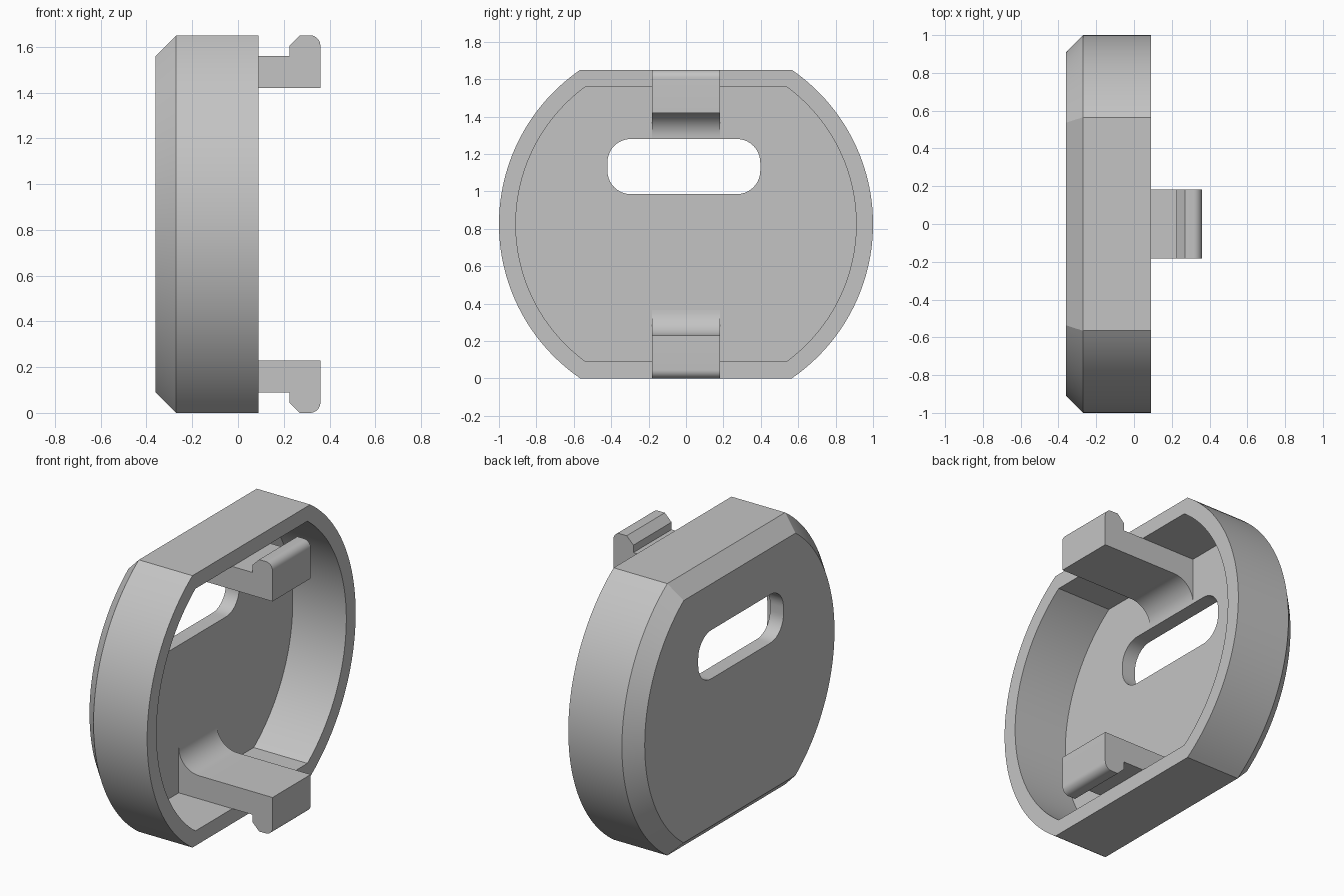
import bpy, bmesh
from math import sin, cos, pi, asin, radians

if "Cube" in bpy.data.objects:
    bpy.data.objects.remove(bpy.data.objects["Cube"])

MID = 0.825              # height of the cap axis, also half its height
WALL = 0.09
BACK, FLOOR, RIM, TIP = -0.36, -0.27, 0.09, 0.36

grey = bpy.data.materials.new("plain grey plastic")
grey.use_nodes = True
grey.diffuse_color = (0.55, 0.55, 0.55, 1)
grey.node_tree.nodes["Principled BSDF"].inputs["Base Color"].default_value = grey.diffuse_color


def loft(name, loops):
    """Skin a list of equal-length point loops and close both ends."""
    bm = bmesh.new()
    rows = [[bm.verts.new(p) for p in loop] for loop in loops]
    n = len(rows[0])
    for a, b in zip(rows, rows[1:]):
        for i in range(n):
            j = (i + 1) % n
            bm.faces.new((a[i], a[j], b[j], b[i]))
    bm.faces.new(rows[0])
    bm.faces.new(rows[-1])
    bmesh.ops.recalc_face_normals(bm, faces=bm.faces)
    mesh = bpy.data.meshes.new(name)
    bm.to_mesh(mesh)
    bm.free()
    mesh.materials.append(grey)
    obj = bpy.data.objects.new(name, mesh)
    bpy.context.collection.objects.link(obj)
    return obj


def arc(cx, cz, r, start, end, steps):
    angles = [radians(start + (end - start) * i / steps) for i in range(steps + 1)]
    return [(cx + r * cos(a), cz + r * sin(a)) for a in angles]


def outline(x, inset):
    """Circle with flat top and bottom, offset inwards."""
    r = 1 - inset
    half = asin((MID - inset) / r) * 180 / pi
    points = arc(0, MID, r, -half, half, 56) + arc(0, MID, r, 180 - half, 180 + half, 56)
    return [(x, y, z) for y, z in points]


def activate(obj):
    bpy.ops.object.select_all(action='DESELECT')
    obj.select_set(True)
    bpy.context.view_layer.objects.active = obj


# Hollow cap with a chamfered back edge
cap = loft("cap_shell", [outline(BACK, WALL), outline(FLOOR, 0), outline(RIM, 0),
                         outline(RIM, WALL), outline(FLOOR, WALL)])

# Rounded slot through the floor
y0, y1, z0, z1, r = -0.42, 0.397, 0.985, 1.28, 0.125
slot = (arc(y1 - r, z1 - r, r, 0, 90, 10) + arc(y0 + r, z1 - r, r, 90, 180, 10)
        + arc(y0 + r, z0 + r, r, 180, 270, 10) + arc(y1 - r, z0 + r, r, 270, 360, 10))
cutter = loft("slot_cutter", [[(x, y, z) for y, z in slot] for x in (-0.5, -0.15)])
cutter.hide_render = True
cut = cap.modifiers.new("slot", 'BOOLEAN')
cut.operation = 'DIFFERENCE'
cut.solver = 'EXACT'
cut.object = cutter
activate(cap)
bpy.ops.object.modifier_apply(modifier=cut.name)
bpy.data.objects.remove(cutter)

# Snap clips: filleted root, straight arm, rounded hook
LOW, HIGH, TOP, f = 1.42, 1.56, 2 * MID, 0.135
profile = [(FLOOR - 0.01, LOW - f)]
profile += arc(FLOOR + f, LOW - f, f, 180, 90, 12)
profile += [(TIP, LOW)]
profile += arc(TIP - 0.045, TOP - 0.045, 0.045, 0, 90, 8)
profile += [(0.27, TOP), (0.225, TOP - 0.045), (0.225, HIGH), (RIM, HIGH),
            (RIM - 0.02, HIGH + 0.02), (FLOOR - 0.01, HIGH + 0.02)]


def clip(name, flip):
    return loft(name, [[(x, y, TOP - z if flip else z) for x, z in profile]
                       for y in (-0.183, 0.183)])


for obj in (cap, clip("upper_clip", False), clip("lower_clip", True)):
    activate(obj)
    bpy.ops.object.shade_smooth_by_angle(angle=radians(25))
